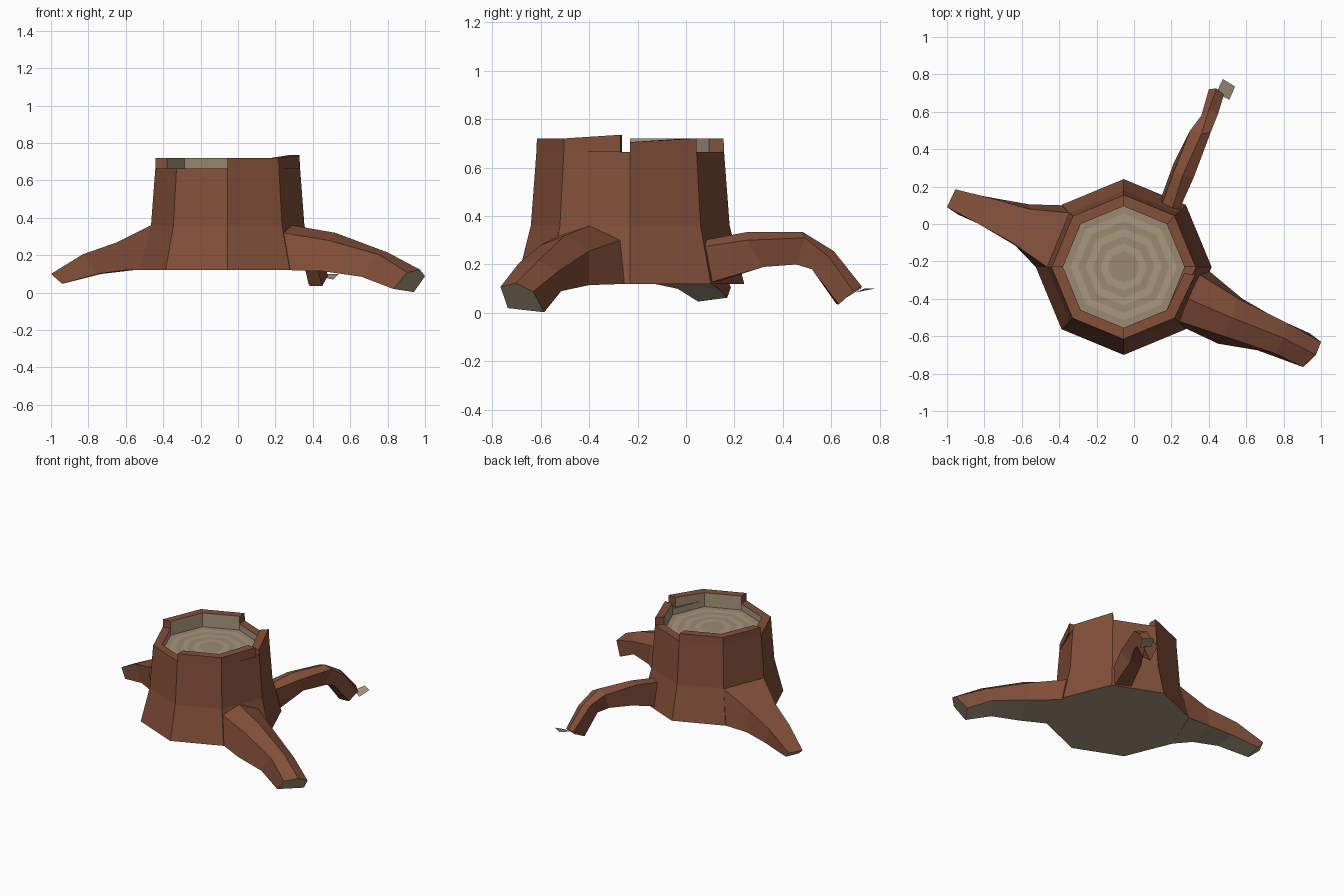
import bpy, bmesh
from math import cos, sin, radians

if "Cube" in bpy.data.objects:
    bpy.data.objects.remove(bpy.data.objects["Cube"])

def material(name, rgb):
    m = bpy.data.materials.new(name)
    m.diffuse_color = (*rgb, 1)
    m.use_nodes = True
    m.node_tree.nodes["Principled BSDF"].inputs["Base Color"].default_value = m.diffuse_color
    return m

MATS = [material("bark", (0.23, 0.08, 0.043)),
        material("cut_wood", (0.39, 0.31, 0.21)),
        material("dark_ring", (0.33, 0.255, 0.17))]
BARK, WOOD, DARK = 0, 1, 2
CX, CY = -0.055, -0.23          # trunk axis

def polar(r, deg, z):
    return (CX + r * cos(radians(deg)), CY + r * sin(radians(deg)), z)

def loft(name, rings, mat=lambda band, side: BARK, caps=(BARK, BARK)):
    """Skin closed rings of points; caps give end materials (None = open)."""
    bm = bmesh.new()
    vr = [[bm.verts.new(p) for p in ring] for ring in rings]
    n = len(vr[0])
    for b in range(len(vr) - 1):
        for s in range(n):
            t = (s + 1) % n
            f = bm.faces.new((vr[b][s], vr[b][t], vr[b + 1][t], vr[b + 1][s]))
            f.material_index = mat(b, s)
    for ring, m in ((vr[0], caps[0]), (vr[-1], caps[1])):
        if m is not None:
            bm.faces.new(ring).material_index = m
    bmesh.ops.recalc_face_normals(bm, faces=bm.faces)
    me = bpy.data.meshes.new(name)
    bm.to_mesh(me)
    bm.free()
    for m in MATS:
        me.materials.append(m)
    ob = bpy.data.objects.new(name, me)
    bpy.context.collection.objects.link(ob)
    return ob

# Trunk: octagonal shell, low rim, sunken cut face with growth rings
FLOOR = 0.62
profile = [(0.47, 0.12), (0.41, 0.36), (0.387, 0.665), (0.325, 0.665), (0.325, FLOOR)]
profile += [(0.325 - 0.04 * i, FLOOR) for i in range(1, 8)]
loft("trunk", [[polar(r, 45 * k, z) for k in range(8)] for r, z in profile],
     lambda b, s: BARK if b < 3 else (WOOD if b % 2 else DARK), (WOOD, DARK))

# Raised, broken parts of the rim: (angle, top height)
def rim(name, stations):
    rings = [[polar(0.387, a, 0.665), polar(0.385, a, h),
              polar(0.325, a, h), polar(0.325, a, 0.665)] for a, h in stations]
    loft(name, rings, lambda b, s: WOOD if s == 2 else BARK)

rim("back_left_rim", [(90, 0.72), (135, 0.72), (180, 0.72)])
rim("front_right_rim", [(270, 0.72), (315, 0.72), (354, 0.735)])
rim("back_right_rim", [(360, 0.705), (405, 0.72)])

# Front right root: ridged section, cut end
loft("front_right_root", [
    [(.24, -.52, .32), (.29, -.40, .36), (.35, -.27, .30), (.40, -.25, .12), (.28, -.56, .12)],
    [(.48, -.60, .28), (.52, -.50, .32), (.56, -.40, .255), (.58, -.40, .115), (.45, -.64, .115)],
    [(.75, -.69, .205), (.80, -.61, .215), (.82, -.53, .17), (.78, -.515, .09), (.66, -.675, .085)],
    [(.905, -.765, .108), (.973, -.70, .123), (1.0, -.63, .088), (.94, -.585, .003), (.83, -.735, .02)],
], lambda b, s: WOOD if s == 3 else BARK, (None, WOOD))

# Left root: flows out of one whole trunk face
loft("left_root", [
    [(-.465, -.23, .36), (-.345, .06, .36), (-.39, .10, .12), (-.525, -.23, .12)],
    [(-.65, -.10, .268), (-.56, .08, .27), (-.56, .105, .12), (-.61, -.13, .12)],
    [(-.83, .00, .205), (-.77, .14, .205), (-.73, .135, .10), (-.75, -.035, .10)],
    [(-1.0, .09, .10), (-.955, .185, .105), (-.92, .17, .063), (-.94, .05, .047)],
], lambda b, s: WOOD if s == 2 else BARK, (None, WOOD))

# Back root: thin arch, open at its end
loft("back_root", [
    [(.14, .08, .29), (.20, .07, .30), (.23, .05, .27), (.25, .08, .12), (.13, .10, .12)],
    [(.21, .27, .32), (.26, .26, .335), (.32, .25, .30), (.30, .32, .19), (.21, .32, .19)],
    [(.30, .50, .31), (.36, .48, .335), (.41, .49, .31), (.38, .455, .20), (.30, .455, .20)],
    [(.36, .58, .25), (.40, .61, .255), (.45, .59, .23), (.41, .52, .18), (.345, .52, .18)],
    [(.40, .72, .10), (.44, .725, .11), (.48, .69, .09), (.45, .63, .035), (.38, .62, .037)],
], caps=(None, None))

# Loose chip of cut wood at the tip of the back root
bm = bmesh.new()
f = bm.faces.new([bm.verts.new(p) for p in
                  [(.44, .70, .085), (.51, .665, .07), (.54, .735, .10), (.475, .775, .10)]])
f.material_index = WOOD
me = bpy.data.meshes.new("root_tip_chip")
bm.to_mesh(me)
bm.free()
for m in MATS:
    me.materials.append(m)
bpy.context.collection.objects.link(bpy.data.objects.new("root_tip_chip", me))
